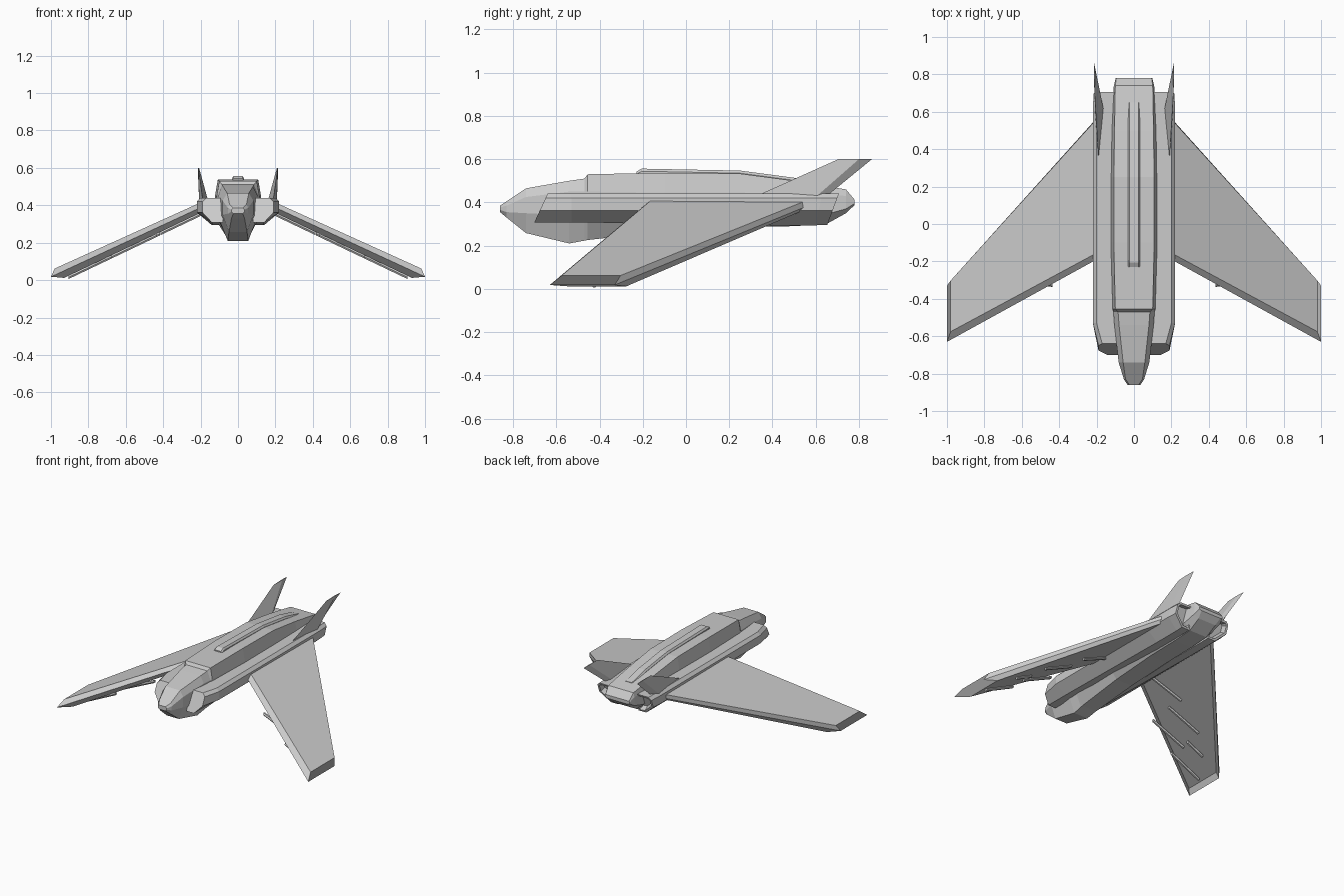
import bpy, bmesh, math


def loft(name, rings, mirror=False, recess=0.0):
    """Skin a list of equal-length point rings, cap both ends."""
    bm = bmesh.new()
    vr = [[bm.verts.new(p) for p in ring] for ring in rings]
    n = len(vr[0])
    for a, b in zip(vr, vr[1:]):
        for i in range(n):
            j = (i + 1) % n
            bm.faces.new((a[i], a[j], b[j], b[i]))
    bm.faces.new(vr[0])
    end = bm.faces.new(vr[-1])
    bmesh.ops.recalc_face_normals(bm, faces=bm.faces[:])
    if recess:
        bmesh.ops.inset_region(bm, faces=[end], thickness=0.016)
        bmesh.ops.inset_region(bm, faces=[end], thickness=0.006, depth=-recess)
    mesh = bpy.data.meshes.new(name)
    bm.to_mesh(mesh)
    bm.free()
    ob = bpy.data.objects.new(name, mesh)
    bpy.context.collection.objects.link(ob)
    if mirror:
        ob.modifiers.new("mirror", 'MIRROR')
    return ob


def octagon(y, wt, zt, ws, zu, zl, wb, zb):
    half = [(wt, zt), (ws, zu), (ws, zl), (wb, zb)]
    pts = half + [(-x, z) for x, z in reversed(half)]
    return [(x, y, z) for x, z in pts]


# Fuselage: y, top half-width/height, side half-width/upper/lower height, belly
loft("fuselage", [octagon(*s) for s in (
    (-0.86, 0.025, 0.385, 0.035, 0.376, 0.365, 0.025, 0.355),
    (-0.83, 0.045, 0.405, 0.054, 0.385, 0.355, 0.035, 0.330),
    (-0.74, 0.058, 0.465, 0.082, 0.425, 0.350, 0.048, 0.258),
    (-0.54, 0.080, 0.500, 0.105, 0.450, 0.340, 0.055, 0.210),
    (-0.47, 0.085, 0.510, 0.110, 0.450, 0.340, 0.057, 0.223),
    (-0.455, 0.100, 0.530, 0.114, 0.450, 0.340, 0.058, 0.226),
    (-0.10, 0.108, 0.537, 0.124, 0.445, 0.330, 0.065, 0.265),
    (0.25, 0.108, 0.533, 0.122, 0.445, 0.330, 0.070, 0.285),
    (0.50, 0.104, 0.500, 0.118, 0.440, 0.335, 0.070, 0.290),
    (0.65, 0.102, 0.475, 0.112, 0.435, 0.345, 0.070, 0.300),
    (0.74, 0.100, 0.460, 0.108, 0.430, 0.370, 0.070, 0.350),
    (0.78, 0.094, 0.412, 0.098, 0.405, 0.395, 0.080, 0.388))])

# Raised dorsal spine
loft("dorsal_spine", [[(-0.033, y, 0.45), (-0.033, y, z - 0.012), (-0.024, y, z),
                       (0.024, y, z), (0.033, y, z - 0.012), (0.033, y, 0.45)]
                      for y, z in ((-0.23, 0.542), (-0.205, 0.556), (0.25, 0.547),
                                   (0.50, 0.514), (0.65, 0.478))])


# Side engine pods, with raked intake and recessed nozzle
def pod(y, outer, drop, shear):
    prof = [(0.08, 0.44), (outer - 0.02, 0.44), (outer, 0.42), (outer, 0.362),
            (min(outer - 0.04, 0.14), 0.308 - drop), (0.08, 0.308 - drop)]
    return [(x, y + shear * (z - 0.30) / 0.14, z) for x, z in prof]


loft("engine_pod", [pod(-0.705, 0.19, 0.0, 0.065), pod(-0.53, 0.22, 0.0, 0.0),
                    pod(0.40, 0.22, 0.014, 0.0), pod(0.60, 0.22, 0.014, 0.03),
                    pod(0.655, 0.215, 0.012, 0.052)], mirror=True, recess=0.04)

# Forward-swept drooping wings: bevelled plates
loft("wing", [
    [(0.20, -0.155, 0.415), (0.20, -0.19, 0.388), (0.20, -0.15, 0.36),
     (0.20, 0.535, 0.36), (0.20, 0.565, 0.385), (0.20, 0.56, 0.41)],
    [(0.98, -0.575, 0.062), (1.00, -0.63, 0.018), (0.93, -0.55, 0.012),
     (0.93, -0.275, 0.012), (1.00, -0.33, 0.018), (0.98, -0.302, 0.062)]], mirror=True)


# Spanwise rods under the wings
def rod_ring(x, y, r=0.011):
    zc = 0.36 - 0.4767 * (x - 0.20) - 0.008
    return [(x, y + r * math.cos(k * math.pi / 3), zc + r * math.sin(k * math.pi / 3))
            for k in range(6)]


for i, (x0, x1, y0, y1) in enumerate((
        (0.20, 0.415, -0.05, -0.02), (0.416, 0.65, -0.14, -0.125),
        (0.435, 0.68, -0.325, -0.31), (0.665, 0.79, -0.25, -0.25),
        (0.675, 0.905, -0.424, -0.424))):
    loft(f"underwing_rod_{i + 1}", [rod_ring(x0, y0), rod_ring(x1, y1)], mirror=True)

# Swept tail fins
loft("tail_fin", [
    [(0.188, 0.315, 0.425), (0.160, 0.60, 0.425), (0.175, 0.64, 0.42), (0.208, 0.60, 0.425)],
    [(0.211, 0.705, 0.60), (0.208, 0.80, 0.60), (0.213, 0.86, 0.60), (0.215, 0.80, 0.60)]],
    mirror=True)
